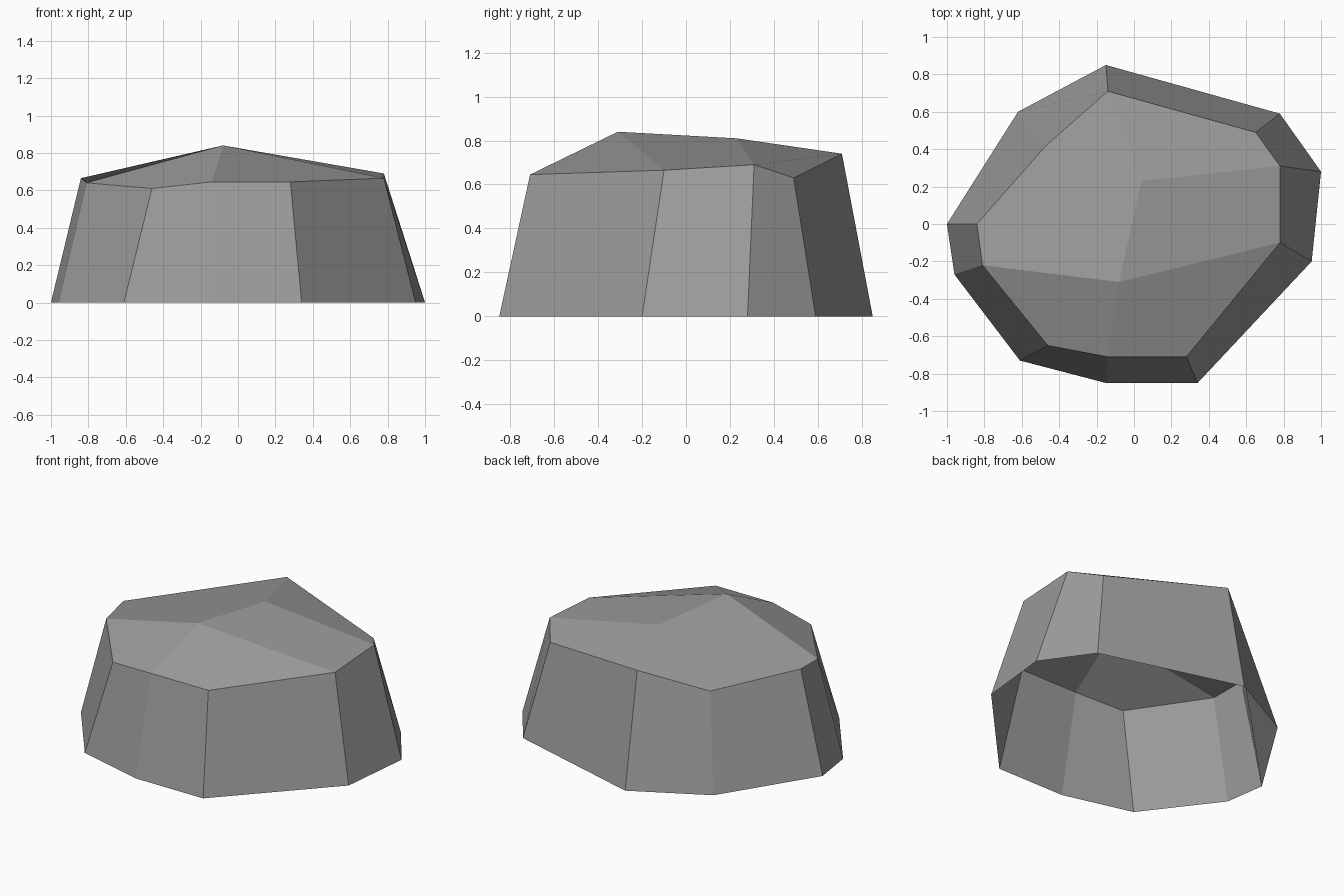
import bpy
import bmesh

default_cube = bpy.data.objects.get("Cube")
if default_cube:
    bpy.data.objects.remove(default_cube, do_unlink=True)


def flat_material(name, colour):
    material = bpy.data.materials.new(name)
    material.use_nodes = True
    material.diffuse_color = colour
    material.node_tree.nodes["Principled BSDF"].inputs["Base Color"].default_value = colour
    return material


# Ground outline of the boulder, counter-clockwise from its left side
ground_outline = [
    (1, .28), (.78, .59), (-.15, .85), (-.62, .6), (-1, 0),
    (-.96, -.27), (-.61, -.73), (-.15, -.85), (.34, -.85), (.95, -.2),
]

# Uneven shoulder where the leaning walls meet the crown
shoulder_outline = [
    (.78, .31, .69), (.65, .49, .63), (-.14, .71, .74), (-.47, .42, .58), (-.84, 0, .665),
    (-.81, -.22, .64), (-.46, -.65, .61), (-.14, -.71, .645), (.28, -.71, .645), (.78, -.1, .665),
]

bm = bmesh.new()
base = [bm.verts.new((x, y, 0)) for x, y in ground_outline]
rim = [bm.verts.new(point) for point in shoulder_outline]
front_peak = bm.verts.new((-.08, -.31, .84))
back_peak = bm.verts.new((.04, .23, .81))

# Leaning side walls, open underneath
count = len(base)
for i in range(count):
    following = (i + 1) % count
    bm.faces.new((rim[i], base[i], base[following], rim[following]))

# Crown facets around the ridge between the two peaks
crown_facets = [
    (rim[0], rim[1], rim[2], back_peak),
    (rim[3], rim[4], rim[5], front_peak, back_peak, rim[2]),
    (front_peak, rim[5], rim[6], rim[7]),
    (front_peak, rim[7], rim[8], rim[9]),
    (front_peak, rim[9], rim[0], back_peak),
]
for facet in crown_facets:
    bm.faces.new(facet)

for face in bm.faces:
    face.smooth = False

mesh = bpy.data.meshes.new("boulder")
bm.to_mesh(mesh)
bm.free()
mesh.materials.append(flat_material("stone grey", (.33, .33, .33, 1)))
boulder = bpy.data.objects.new("boulder", mesh)
bpy.context.collection.objects.link(boulder)
